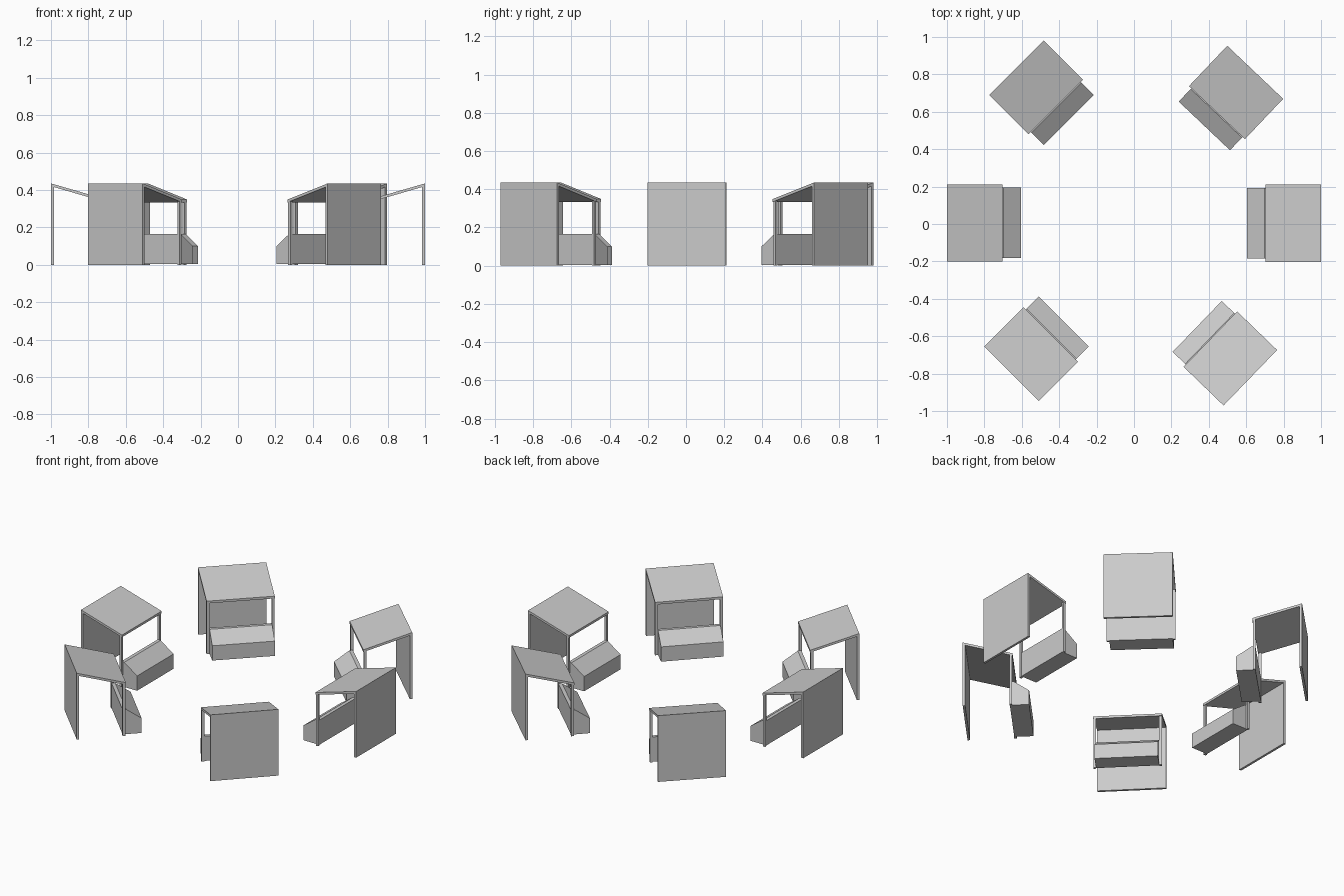
import bpy, bmesh
from math import radians
from mathutils import Matrix

if "Cube" in bpy.data.objects:
    bpy.data.objects.remove(bpy.data.objects["Cube"])

# Stall frame: +x is the serving side, x = 0 is the outer face of the back wall
HALF = 0.206       # half width of wall and roof
ROOF_X = 0.297     # front edge of roof
COUNTER_HALF = 0.189


def prism(name, profile, y0, y1):
    """Mesh made by sweeping an (x, z) profile from y0 to y1."""
    bm = bmesh.new()
    face = bm.faces.new([bm.verts.new((x, y0, z)) for x, z in profile])
    ext = bmesh.ops.extrude_face_region(bm, geom=[face])
    verts = [g for g in ext["geom"] if isinstance(g, bmesh.types.BMVert)]
    bmesh.ops.translate(bm, verts=verts, vec=(0, y1 - y0, 0))
    bmesh.ops.recalc_face_normals(bm, faces=bm.faces[:])
    mesh = bpy.data.meshes.new(name)
    bm.to_mesh(mesh)
    bm.free()
    return mesh


def post_profile():
    return [(0.278, 0), (0.294, 0), (0.294, 0.338), (0.278, 0.343)]


parts = {
    "back_wall": prism("back_wall", [(0, 0), (0.015, 0), (0.015, 0.422), (0, 0.426)], -HALF, HALF),
    "roof": prism("roof", [(0, 0.42), (ROOF_X, 0.334), (ROOF_X, 0.349), (0, 0.435)], -HALF, HALF),
    "counter": prism("counter", [(0.28, 0.003), (0.395, 0.003), (0.395, 0.10),
                                 (0.302, 0.165), (0.28, 0.165)], -COUNTER_HALF, COUNTER_HALF),
    "left_post": prism("left_post", post_profile(), COUNTER_HALF, HALF - 0.001),
    "right_post": prism("right_post", post_profile(), -HALF + 0.001, -COUNTER_HALF),
}

# Ring of stalls: back wall centre x, y and facing angle
stalls = [
    (1.0, 0.004, 180),
    (0.648, 0.811, -133.5),
    (-0.628, 0.835, -45),
    (-1.0, 0.006, 0),
    (-0.655, -0.80, 45),
    (0.622, -0.822, 136),
]

for i, (x, y, angle) in enumerate(stalls, 1):
    placement = Matrix.Translation((x, y, 0)) @ Matrix.Rotation(radians(angle), 4, 'Z')
    for name, mesh in parts.items():
        ob = bpy.data.objects.new(f"stall_{i}_{name}", mesh)
        ob.matrix_world = placement
        bpy.context.collection.objects.link(ob)
